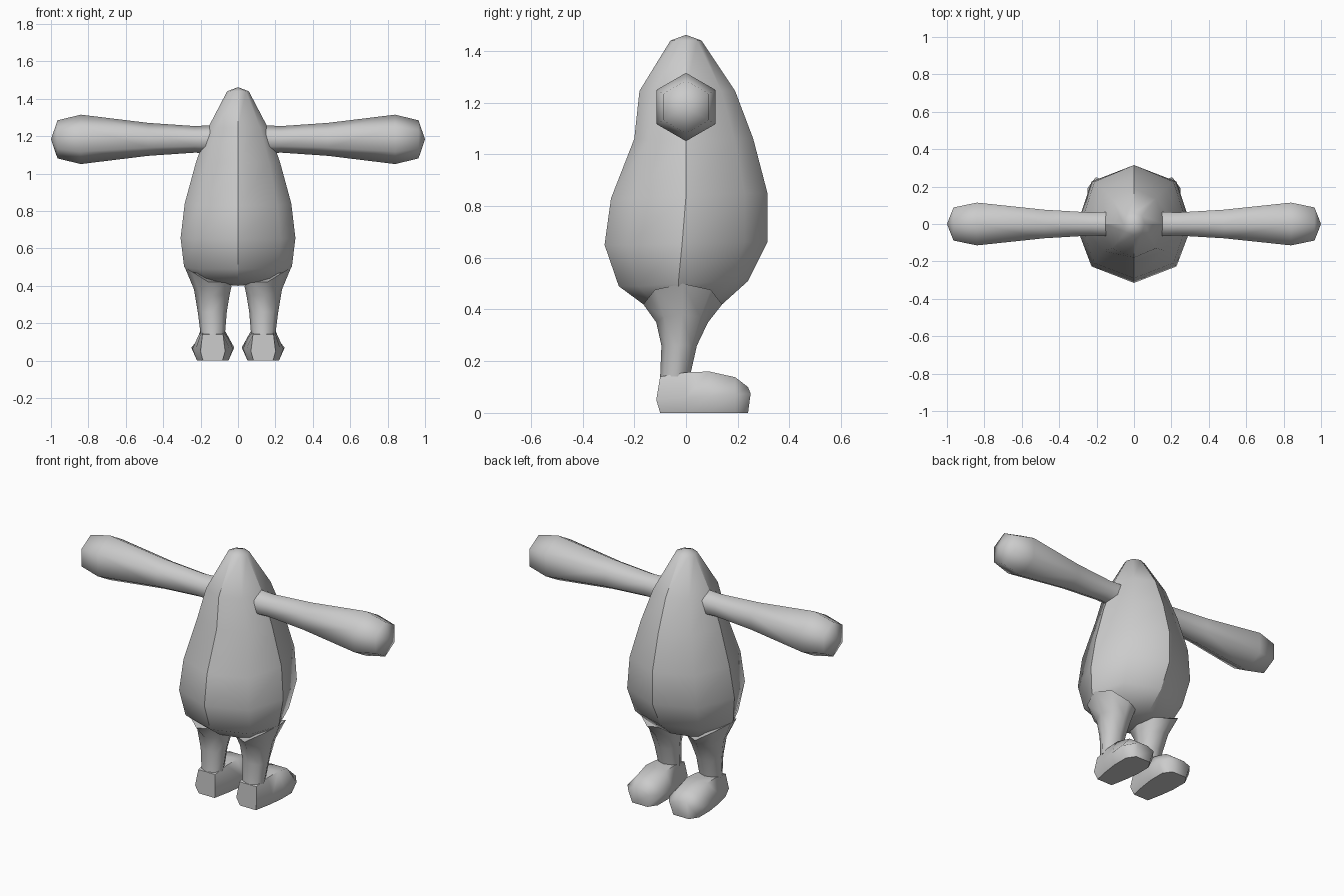
import bpy, bmesh, math

if "Cube" in bpy.data.objects:
    bpy.data.objects.remove(bpy.data.objects["Cube"])

grey = bpy.data.materials.new("soft grey")
grey.diffuse_color = (0.6, 0.6, 0.6, 1)
grey.use_nodes = True
grey.node_tree.nodes["Principled BSDF"].inputs["Base Color"].default_value = grey.diffuse_color


def loft(name, rings, start=None, end=None, angle=70, seam=None):
    """Skin a list of point rings; ends close to a tip point or a flat cap."""
    bm = bmesh.new()
    loops = [[bm.verts.new(p) for p in r] for r in rings]
    n = len(loops[0])
    for a, b in zip(loops, loops[1:]):
        for i in range(n):
            j = (i + 1) % n
            f = bm.faces.new((a[i], a[j], b[j], b[i]))
    for loop, tip in ((loops[0], start), (loops[-1], end)):
        if tip is None:
            bm.faces.new(loop)
        else:
            t = bm.verts.new(tip)
            for i in range(n):
                bm.faces.new((loop[i], loop[(i + 1) % n], t))
    bmesh.ops.recalc_face_normals(bm, faces=bm.faces)
    for f in bm.faces:
        f.smooth = True
    for e in bm.edges:
        if len(e.link_faces) == 2 and e.calc_face_angle(0) > math.radians(angle):
            e.smooth = False
        if seam and seam(e):
            e.smooth = False
    me = bpy.data.meshes.new(name)
    bm.to_mesh(me)
    bm.free()
    me.materials.append(grey)
    ob = bpy.data.objects.new(name, me)
    bpy.context.collection.objects.link(ob)
    return ob


# Pear-shaped body: back y, back z, front y, front z, half width, side y
BODY = [
    (-0.165, 0.42, 0.14, 0.42, 0.21, -0.02),
    (-0.26, 0.49, 0.24, 0.51, 0.288, -0.03),
    (-0.315, 0.65, 0.315, 0.66, 0.307, -0.015),
    (-0.29, 0.83, 0.315, 0.85, 0.285, 0),
    (-0.20, 1.06, 0.26, 1.06, 0.225, 0),
    (-0.18, 1.245, 0.19, 1.245, 0.16, 0),
    (-0.06, 1.44, 0.06, 1.44, 0.058, 0),
]


def body_ring(yb, zb, yf, zf, hx, sy):
    zm = (zb + zf) / 2
    ring = []
    for sx, s in ((0, -1), (1, -1), (1, 0), (1, 1), (0, 1), (-1, 1), (-1, 0), (-1, -1)):
        y, z = (yb, zb) if s < 0 else (yf, zf)
        if s == 0:
            ring.append((sx * hx, sy, zm))
        elif sx == 0:
            ring.append((0, y, z))
        else:
            ring.append((sx * hx * 0.74, y * 0.72, z))
    return ring


def body_seam(e):
    # Creases run down the middle of the front, back and both sides
    a, b = (v.co for v in e.verts)
    if abs(a.z - b.z) < 0.03:
        return False
    return (abs(a.x) < 0.001 and abs(b.x) < 0.001) or (abs(a.y) < 0.04 and abs(b.y) < 0.04)


loft("body", [body_ring(*r) for r in BODY], (0, -0.01, 0.40), (0, 0, 1.462), 75, body_seam)

# Limbs, one per side
ARM = [(0.15, 0.075), (0.23, 0.071), (0.48, 0.088), (0.84, 0.132), (0.965, 0.102)]
# Leg rings: inner x, outer x, back y, front y, z, rise of the outer side
LEG = [
    (0.03, 0.285, -0.165, 0.14, 0.42, 0.08),
    (0.045, 0.235, -0.115, 0.085, 0.35, 0.03),
    (0.06, 0.215, -0.095, 0.042, 0.26, 0),
    (0.07, 0.20, -0.10, 0.015, 0.14, 0),
]
# Foot sections: y, bulge y, half widths at sole, middle, top, middle z, top z
FOOT = [
    (-0.10, -0.115, 0.052, 0.066, 0.055, 0.05, 0.14),
    (0.00, 0.00, 0.072, 0.092, 0.06, 0.06, 0.157),
    (0.09, 0.09, 0.084, 0.108, 0.065, 0.065, 0.16),
    (0.19, 0.19, 0.084, 0.115, 0.055, 0.07, 0.138),
    (0.24, 0.25, 0.05, 0.07, 0.035, 0.075, 0.10),
]

for side, s in (("right", 1), ("left", -1)):
    arm = []
    for x, r in ARM:
        arm.append([(s * x, r * math.sin(math.pi * k / 3), 1.183 + r * math.cos(math.pi * k / 3))
                    for k in range(6)])
    loft(side + "_arm", arm, None, (s * 1.0, 0, 1.183))

    leg = []
    for x0, x1, y0, y1, z, rise in LEG:
        ring = []
        for k in range(8):
            c, q = math.cos(k * math.pi / 4), math.sin(k * math.pi / 4)
            ring.append((s * ((x0 + x1) / 2 + (x1 - x0) / 2 * c),
                         (y0 + y1) / 2 + (y1 - y0) / 2 * q, z + rise * max(c, 0)))
        leg.append(ring)
    loft(side + "_leg", leg)

    foot = []
    for y, ym, w0, w1, w2, zm, zt in FOOT:
        outline = [(-w0, y, 0), (w0, y, 0), (w1, ym, zm), (w2, y, zt), (-w2, y, zt), (-w1, ym, zm)]
        foot.append([(s * (0.135 + px), py, pz) for px, py, pz in outline])
    loft(side + "_foot", foot, angle=62)
